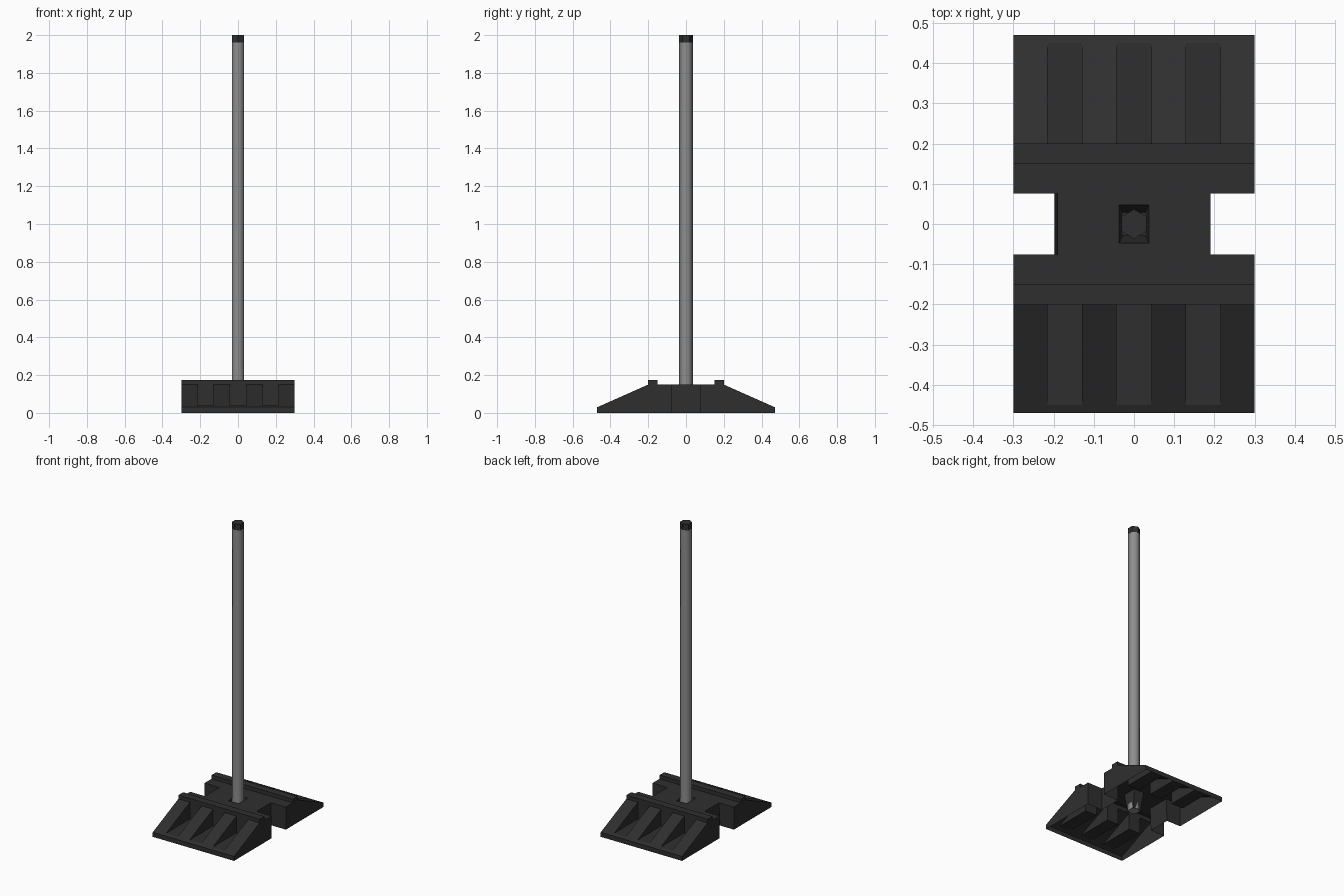
import bpy, bmesh, math

if "Cube" in bpy.data.objects:
    bpy.data.objects.remove(bpy.data.objects["Cube"])


def material(name, rgb):
    m = bpy.data.materials.new(name)
    m.diffuse_color = (*rgb, 1)
    m.use_nodes = True
    m.node_tree.nodes["Principled BSDF"].inputs["Base Color"].default_value = m.diffuse_color
    return m


RUBBER = material("black rubber", (0.028, 0.028, 0.028))
STEEL = material("grey metal", (0.27, 0.27, 0.27))


def make_object(name, bm, mat=None):
    bmesh.ops.recalc_face_normals(bm, faces=bm.faces)
    me = bpy.data.meshes.new(name)
    bm.to_mesh(me)
    bm.free()
    ob = bpy.data.objects.new(name, me)
    bpy.context.collection.objects.link(ob)
    if mat:
        me.materials.append(mat)
    return ob


def loft(bm, rings):
    """Closed solid through rings of equal point count."""
    vs = [[bm.verts.new(p) for p in r] for r in rings]
    n = len(vs[0])
    for a, b in zip(vs, vs[1:]):
        for i in range(n):
            bm.faces.new((a[i], a[(i + 1) % n], b[(i + 1) % n], b[i]))
    bm.faces.new(vs[0])
    bm.faces.new(vs[-1])


def rect(x0, x1, y0, y1, z):
    return [(x0, y0, z), (x1, y0, z), (x1, y1, z), (x0, y1, z)]


# ramped base: half profile mirrored in y, extruded along x
half = [(0.47, 0), (0.47, 0.03), (0.2, 0.15), (0.2, 0.175), (0.15, 0.175), (0.15, 0.15)]
profile = half + [(-y, z) for y, z in reversed(half)]
bm = bmesh.new()
loft(bm, [[(x, y, z) for y, z in profile] for x in (-0.3, 0.3)])
base = make_object("ramp_base", bm, RUBBER)

# cutters: ramp pockets, side notches, tapered post socket
bm = bmesh.new()
for s in (-1, 1):
    y0, y1 = sorted((s * 0.2, s * 0.5))
    for x in (-0.172, 0, 0.172):
        loft(bm, [rect(x - 0.043, x + 0.043, y0, y1, z) for z in (0.039, 0.3)])
loft(bm, [rect(0.19, 0.4, -0.076, 0.076, z) for z in (-0.1, 0.3)])
loft(bm, [rect(-0.4, x, -0.076, 0.076, z) for x, z in ((-0.198, -0.01), (-0.19, 0.16))])
loft(bm, [rect(-x, x, -y, y, z) for x, y, z in ((0.028, 0.028, 0.03), (0.037, 0.048, 0.152))])
cutter = make_object("base_cutter", bm)
cutter.hide_render = True
mod = base.modifiers.new("cuts", "BOOLEAN")
mod.operation = "DIFFERENCE"
mod.solver = "EXACT"
mod.object = cutter
bpy.context.view_layer.objects.active = base
base.select_set(True)
bpy.ops.object.modifier_apply(modifier=mod.name)
bpy.data.objects.remove(cutter)

# open the hollow underside
bm = bmesh.new()
bm.from_mesh(base.data)
under = [f for f in bm.faces if max(v.co.z for v in f.verts) < 0.001]
bmesh.ops.delete(bm, geom=under, context="FACES")
bm.to_mesh(base.data)
bm.free()


def hexagon(r, z):
    return [(r * math.sin(i * math.pi / 3), r * math.cos(i * math.pi / 3), z) for i in range(6)]


# hexagonal post and its end cap
bm = bmesh.new()
loft(bm, [hexagon(0.036, 0.03), hexagon(0.036, 1.96)])
post = make_object("post", bm, STEEL)
for p in post.data.polygons:
    p.use_smooth = abs(p.normal.z) < 0.5
for e in post.data.edges:
    a, b = (post.data.vertices[i].co for i in e.vertices)
    e.use_edge_sharp = abs(a.z - b.z) < 0.01

bm = bmesh.new()
loft(bm, [hexagon(0.0365, 1.96), hexagon(0.0365, 2.0)])
make_object("post_cap", bm, RUBBER)
